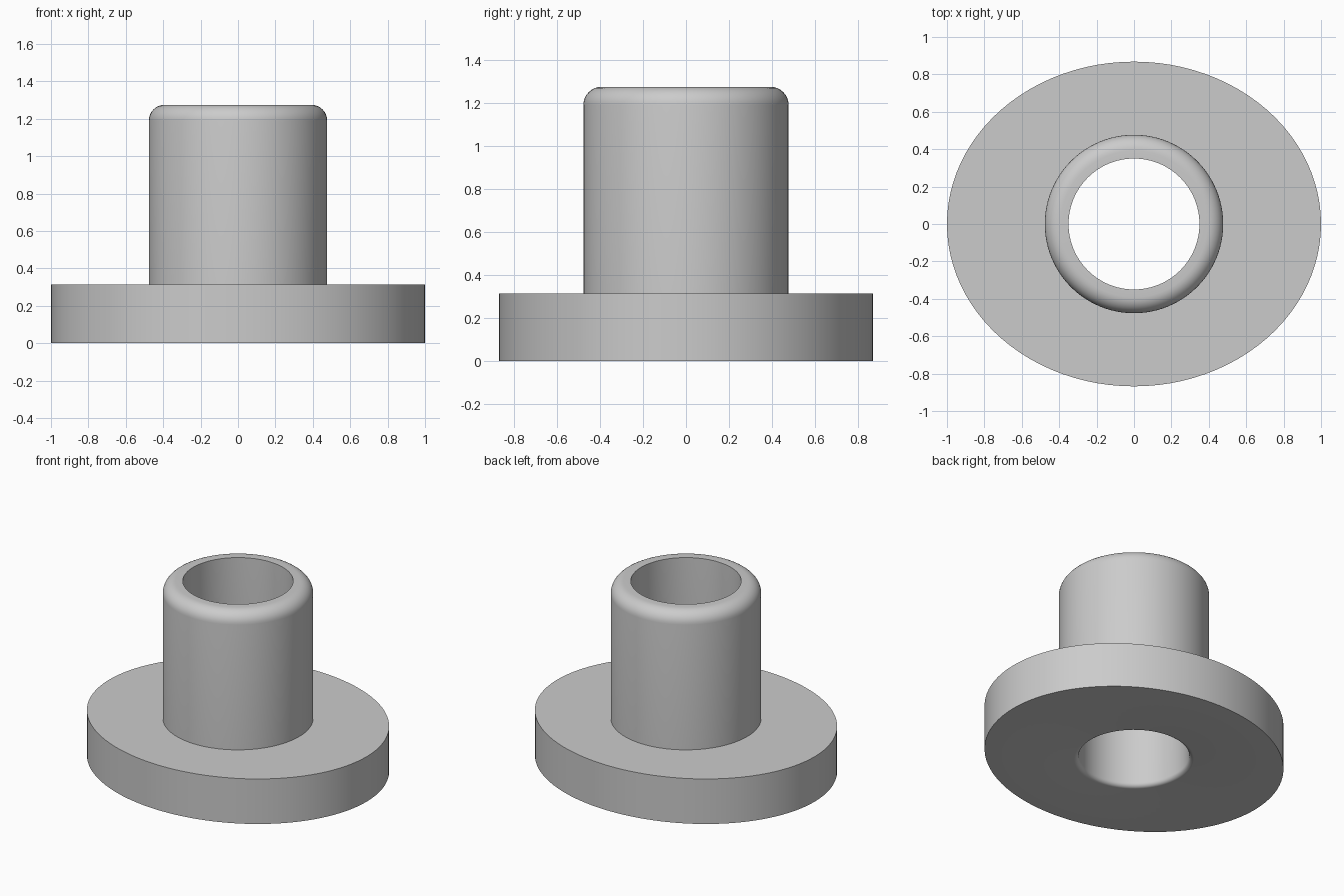
import bpy, bmesh
from math import sin, cos, pi, radians

cube = bpy.data.objects.get("Cube")
if cube:
    bpy.data.objects.remove(cube, do_unlink=True)

SEGMENTS = 96
FLANGE_X, FLANGE_Y, FLANGE_TOP = 1.0, 0.868, 0.315
SLEEVE, BORE, TOP = 0.477, 0.35, 1.275
ROUND, MOUTH = 0.085, 0.03


def arc(cx, cz, r, start, end, steps=8):
    """Circular profile points as (x radius, y radius, height)."""
    points = []
    for i in range(steps + 1):
        a = radians(start + (end - start) * i / steps)
        radius = cx + r * cos(a)
        points.append((radius, radius, cz + r * sin(a)))
    return points


# Closed profile: oval flange, sleeve with rounded rim, bore with eased mouth
profile = [(FLANGE_X, FLANGE_Y, 0), (FLANGE_X, FLANGE_Y, FLANGE_TOP),
           (SLEEVE, SLEEVE, FLANGE_TOP)]
profile += arc(SLEEVE - ROUND, TOP - ROUND, ROUND, 0, 90)
profile.append((BORE, BORE, TOP))
profile += arc(BORE + MOUTH, MOUTH, MOUTH, 180, 270, 6)

# Sweep the profile around the z axis
bm = bmesh.new()
rings = [[bm.verts.new((rx * cos(2 * pi * i / SEGMENTS),
                        ry * sin(2 * pi * i / SEGMENTS), z))
          for i in range(SEGMENTS)] for rx, ry, z in profile]
for ring, above in zip(rings, rings[1:] + rings[:1]):
    for i in range(SEGMENTS):
        j = (i + 1) % SEGMENTS
        bm.faces.new((ring[i], ring[j], above[j], above[i]))
bmesh.ops.recalc_face_normals(bm, faces=bm.faces)
mesh = bpy.data.meshes.new("flanged_bushing")
bm.to_mesh(mesh)
bm.free()

bushing = bpy.data.objects.new("flanged_bushing", mesh)
bpy.context.collection.objects.link(bushing)

# Plain grey finish
grey = bpy.data.materials.new("plain_grey")
grey.use_nodes = True
grey.diffuse_color = (0.6, 0.6, 0.6, 1)
grey.node_tree.nodes["Principled BSDF"].inputs["Base Color"].default_value = grey.diffuse_color
mesh.materials.append(grey)

# Smooth curved walls, keep the rim edges sharp
bpy.ops.object.select_all(action='DESELECT')
bushing.select_set(True)
bpy.context.view_layer.objects.active = bushing
bpy.ops.object.shade_smooth_by_angle(angle=radians(30))
